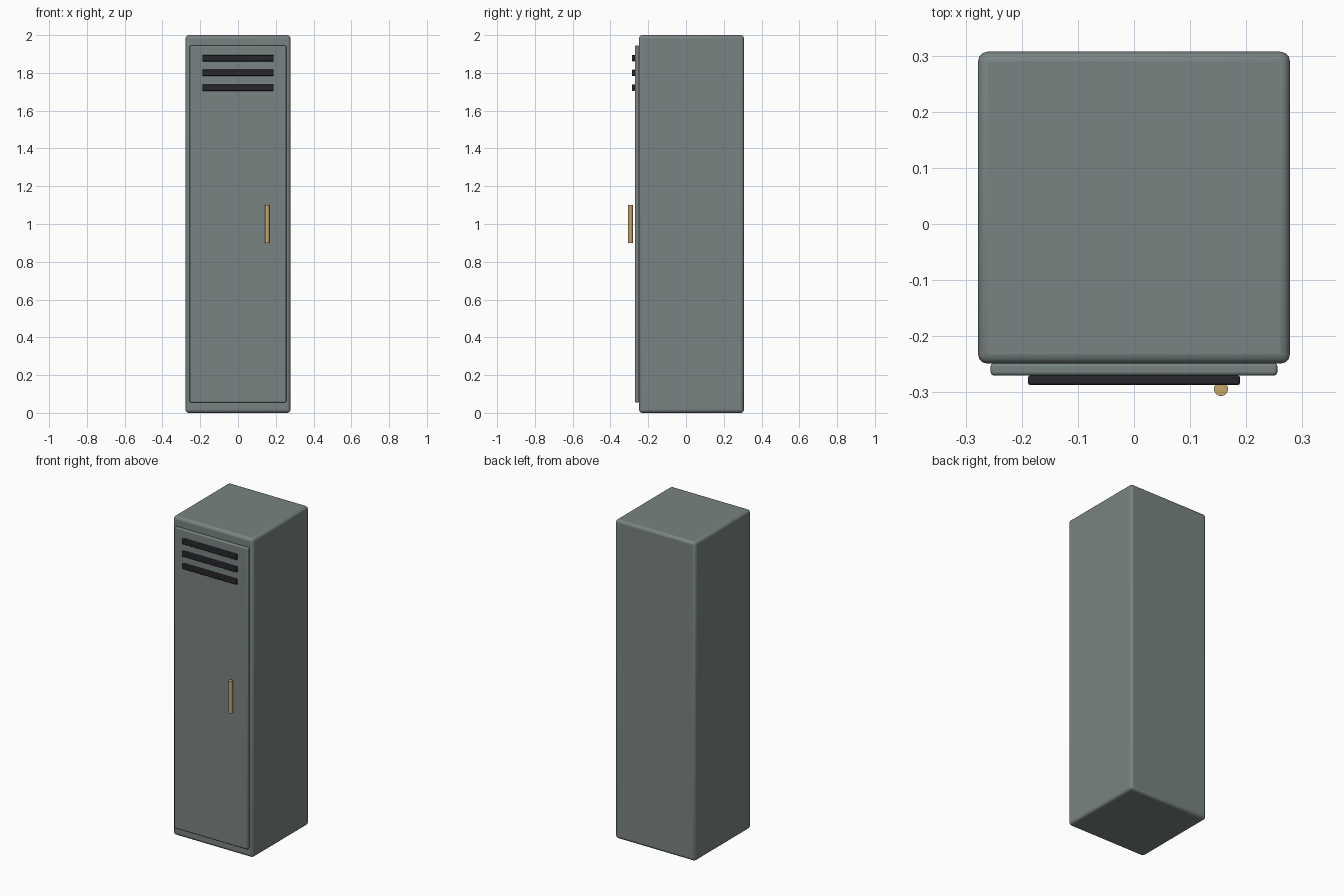
import bpy
from math import radians

if "Cube" in bpy.data.objects:
    bpy.data.objects.remove(bpy.data.objects["Cube"])


def material(name, colour):
    mat = bpy.data.materials.new(name)
    mat.diffuse_color = (*colour, 1)
    mat.use_nodes = True
    mat.node_tree.nodes["Principled BSDF"].inputs["Base Color"].default_value = mat.diffuse_color
    return mat


def rounded_box(name, centre, size, bevel, segments, mat):
    bpy.ops.mesh.primitive_cube_add(size=1, location=centre)
    obj = bpy.context.object
    obj.name = name
    obj.scale = size
    bpy.ops.object.transform_apply(location=False, rotation=False, scale=True)
    obj.data.materials.append(mat)
    mod = obj.modifiers.new("rounded_edges", "BEVEL")
    mod.width = bevel
    mod.segments = segments
    bpy.ops.object.shade_smooth_by_angle(angle=radians(40))
    return obj


steel = material("painted_steel", (0.19, 0.23, 0.225))
dark = material("dark_slot", (0.02, 0.02, 0.025))
brass = material("brass", (0.55, 0.38, 0.15))

# Cabinet body
rounded_box("cabinet", (0, 0.029, 1), (0.556, 0.556, 2), 0.017, 3, steel)

# Door panel on the front face
rounded_box("door", (0, -0.259, 1), (0.511, 0.022, 1.889), 0.006, 3, steel)

# Three vent slats near the top of the door
for i in range(3):
    rounded_box(f"vent_{i + 1}", (0, -0.2785, 1.878 - 0.078 * i),
                (0.378, 0.017, 0.0335), 0.004, 2, dark)

# Vertical bar handle
bpy.ops.mesh.primitive_cylinder_add(vertices=24, radius=0.0125, depth=0.2,
                                    location=(0.155, -0.294, 1))
handle = bpy.context.object
handle.name = "handle"
handle.data.materials.append(brass)
bpy.ops.object.shade_smooth_by_angle(angle=radians(40))
